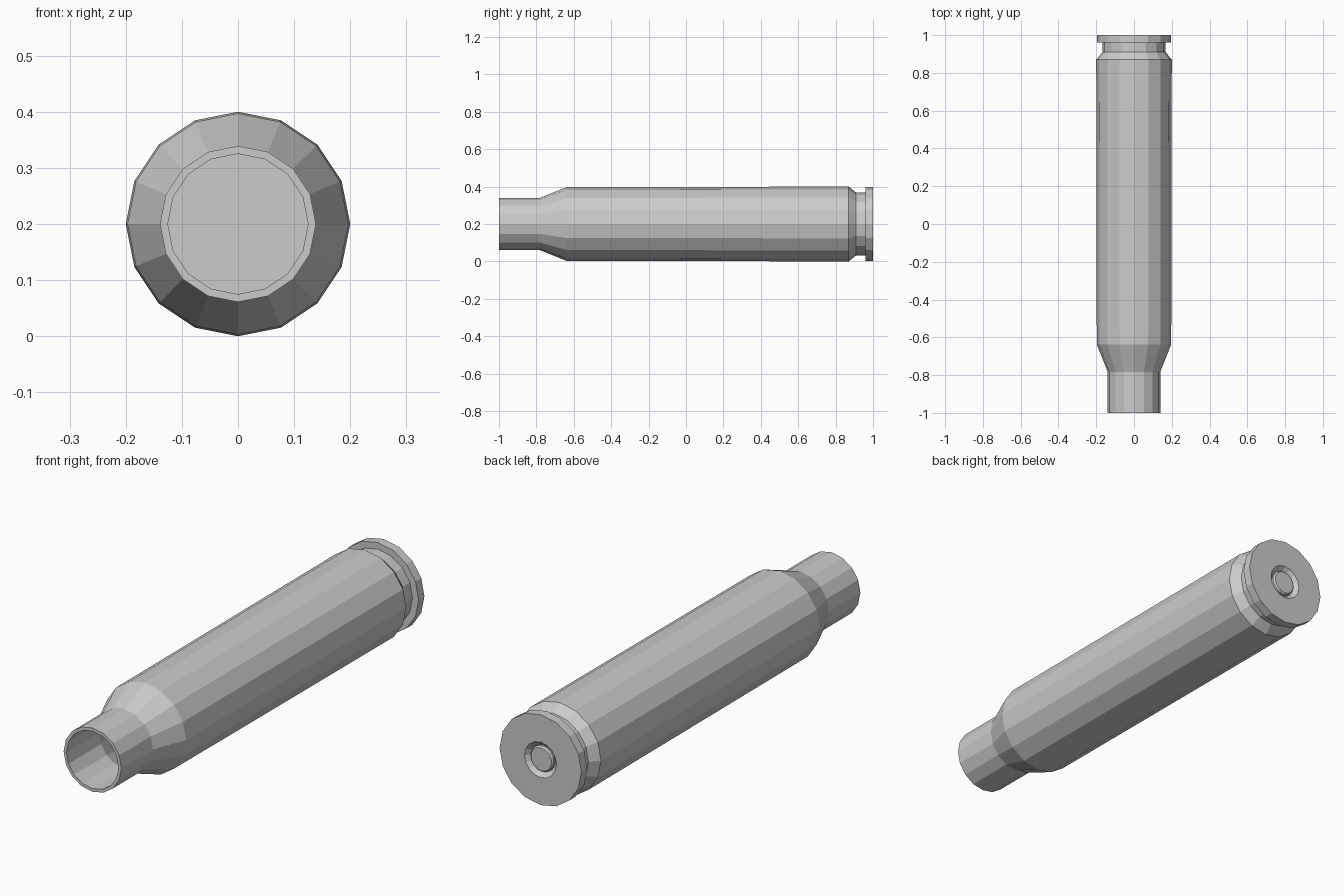
import bpy, bmesh, math

if "Cube" in bpy.data.objects:
    bpy.data.objects.remove(bpy.data.objects["Cube"])

SIDES = 16
CENTRE_Z = 0.2


def lathe(name, profile, cap_start=False, cap_end=False):
    """Revolve (y, radius) points around the lengthwise axis, with flat facets."""
    bm = bmesh.new()
    rings = []
    for y, r in profile:
        angles = [2 * math.pi * i / SIDES for i in range(SIDES)]
        rings.append([bm.verts.new((r * math.cos(a), y, CENTRE_Z + r * math.sin(a)))
                      for a in angles])
    for a, b in zip(rings, rings[1:]):
        for i in range(SIDES):
            j = (i + 1) % SIDES
            bm.faces.new((a[i], a[j], b[j], b[i]))
    if cap_start:
        bm.faces.new(rings[0][::-1])
    if cap_end:
        bm.faces.new(rings[-1])
    bmesh.ops.recalc_face_normals(bm, faces=bm.faces)
    mesh = bpy.data.meshes.new(name)
    bm.to_mesh(mesh)
    bm.free()
    obj = bpy.data.objects.new(name, mesh)
    bpy.context.collection.objects.link(obj)
    return obj


# Hollow case: inner floor, inner wall, mouth, neck, shoulder, body, groove, rim, primer pocket
lathe("case", [
    (0.82, 0.182), (-0.632, 0.182), (-0.777, 0.125), (-1.0, 0.125),
    (-1.0, 0.139), (-0.783, 0.139), (-0.638, 0.197), (0.87, 0.2),
    (0.91, 0.168), (0.96, 0.168), (0.96, 0.197), (1.0, 0.197),
    (1.0, 0.077), (0.98, 0.058),
], cap_start=True, cap_end=True)

# Primer seated in the pocket, with a bevelled edge
lathe("primer", [(0.975, 0.056), (0.988, 0.056), (0.995, 0.05)],
      cap_start=True, cap_end=True)
